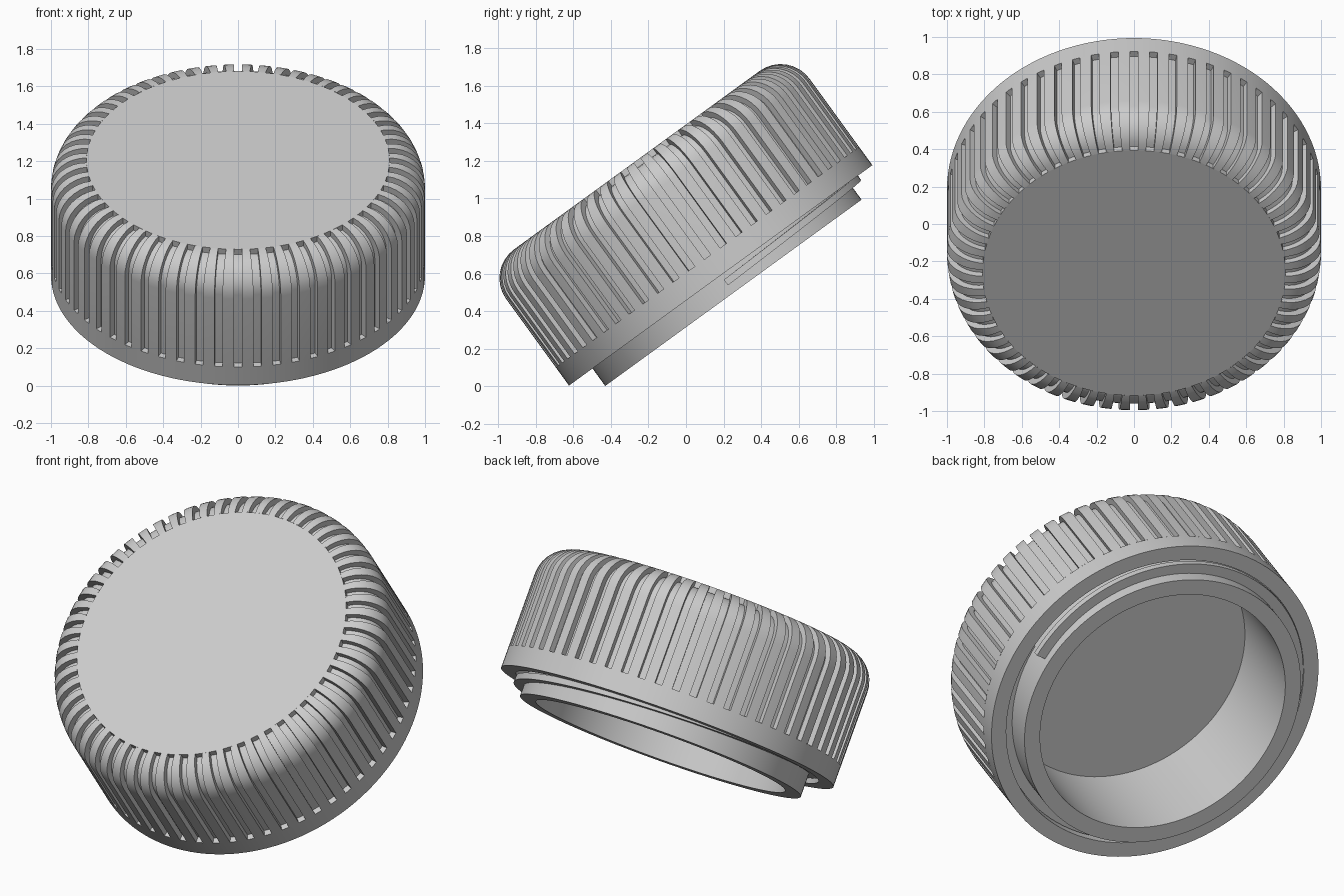
import bpy, bmesh, math
from mathutils import Matrix

if "Cube" in bpy.data.objects:
    bpy.data.objects.remove(bpy.data.objects["Cube"])

SLOTS = 60           # grip slots around the cap
SLOT_W = 0.043       # slot width
DEPTH = 0.035        # slot depth
TILT = Matrix.Translation((0, 0.185, 0.59)) @ Matrix.Rotation(math.radians(36), 4, 'X')

grey = bpy.data.materials.new("light_grey")
grey.diffuse_color = (0.6, 0.6, 0.6, 1)
grey.use_nodes = True
grey.node_tree.nodes["Principled BSDF"].inputs["Base Color"].default_value = grey.diffuse_color


def finish(bm, name):
    bmesh.ops.remove_doubles(bm, verts=bm.verts, dist=1e-5)
    bmesh.ops.recalc_face_normals(bm, faces=bm.faces)
    mesh = bpy.data.meshes.new(name)
    bm.to_mesh(mesh)
    bm.free()
    obj = bpy.data.objects.new(name, mesh)
    bpy.context.collection.objects.link(obj)
    mesh.materials.append(grey)
    obj.matrix_world = TILT
    bpy.ops.object.select_all(action='DESELECT')
    obj.select_set(True)
    bpy.context.view_layer.objects.active = obj
    bpy.ops.object.shade_smooth_by_angle(angle=math.radians(30))
    return obj


def polar(r, a, z):
    return (r * math.cos(a), r * math.sin(a), z)


def fillet(radius, steps=8):
    # Rounded shoulder from the top disc down to the side wall
    return [(0.81 + radius * math.sin(i / steps * math.pi / 2),
             0.57 + radius * math.cos(i / steps * math.pi / 2)) for i in range(steps + 1)]


def strip(bm, rows):
    # Quads between successive rows of vertices
    for a, b in zip(rows, rows[1:]):
        for i in range(len(a) - 1):
            bm.faces.new((a[i], a[i + 1], b[i + 1], b[i]))


# Cap body: top disc, slot floor, plain rim, gap, inner ring and cavity
profile = ([(0, 0.76), (0.81, 0.76)] + fillet(0.19 - DEPTH)
           + [(1 - DEPTH, 0.12), (1, 0.12), (1, 0), (0.91, 0), (0.91, 0.3),
              (0.845, 0.3), (0.845, -0.115), (0.75, -0.115), (0.75, 0.49), (0, 0.49)])
bm = bmesh.new()
verts = [bm.verts.new((r, 0, z)) for r, z in profile]
edges = [bm.edges.new(pair) for pair in zip(verts, verts[1:])]
bmesh.ops.spin(bm, geom=verts + edges, cent=(0, 0, 0), axis=(0, 0, 1),
               angle=2 * math.pi, steps=2 * SLOTS, use_merge=False)
finish(bm, "cap_body")

# Grip ribs standing between parallel-sided slots
outer = fillet(0.19) + [(1, 0.12)]
inner = fillet(0.19 - DEPTH) + [(1 - DEPTH, 0.12)]
bm = bmesh.new()
for k in range(SLOTS):
    mid = (k + 0.5) * 2 * math.pi / SLOTS

    def row(r, z, sides):
        half = math.pi / SLOTS - math.asin(SLOT_W / 2 / r)
        return [bm.verts.new(polar(r, mid + s * half, z)) for s in sides]

    top = [row(r, z, (-1, 0, 1)) for r, z in outer]
    low = [row(r, z, (-1, 1)) for r, z in inner]
    strip(bm, top)
    for t, l, t2, l2 in zip(top, low, top[1:], low[1:]):
        bm.faces.new((t[0], t2[0], l2[0], l[0]))
        bm.faces.new((t[-1], l[-1], l2[-1], t2[-1]))
finish(bm, "grip_ribs")

# Screw thread: one helical turn around the inner ring
bm = bmesh.new()
section = [(0.84, -0.066), (0.905, -0.066), (0.905, -0.029), (0.84, -0.029)]
rings = []
for i in range(121):
    a = i / 120 * 2 * math.pi
    ring = [bm.verts.new(polar(r, a, z + 0.15 * i / 120)) for r, z in section]
    rings.append(ring + ring[:1])
strip(bm, rings)
for end in (rings[0], rings[-1]):
    bm.faces.new(end[:4])
finish(bm, "screw_thread")
